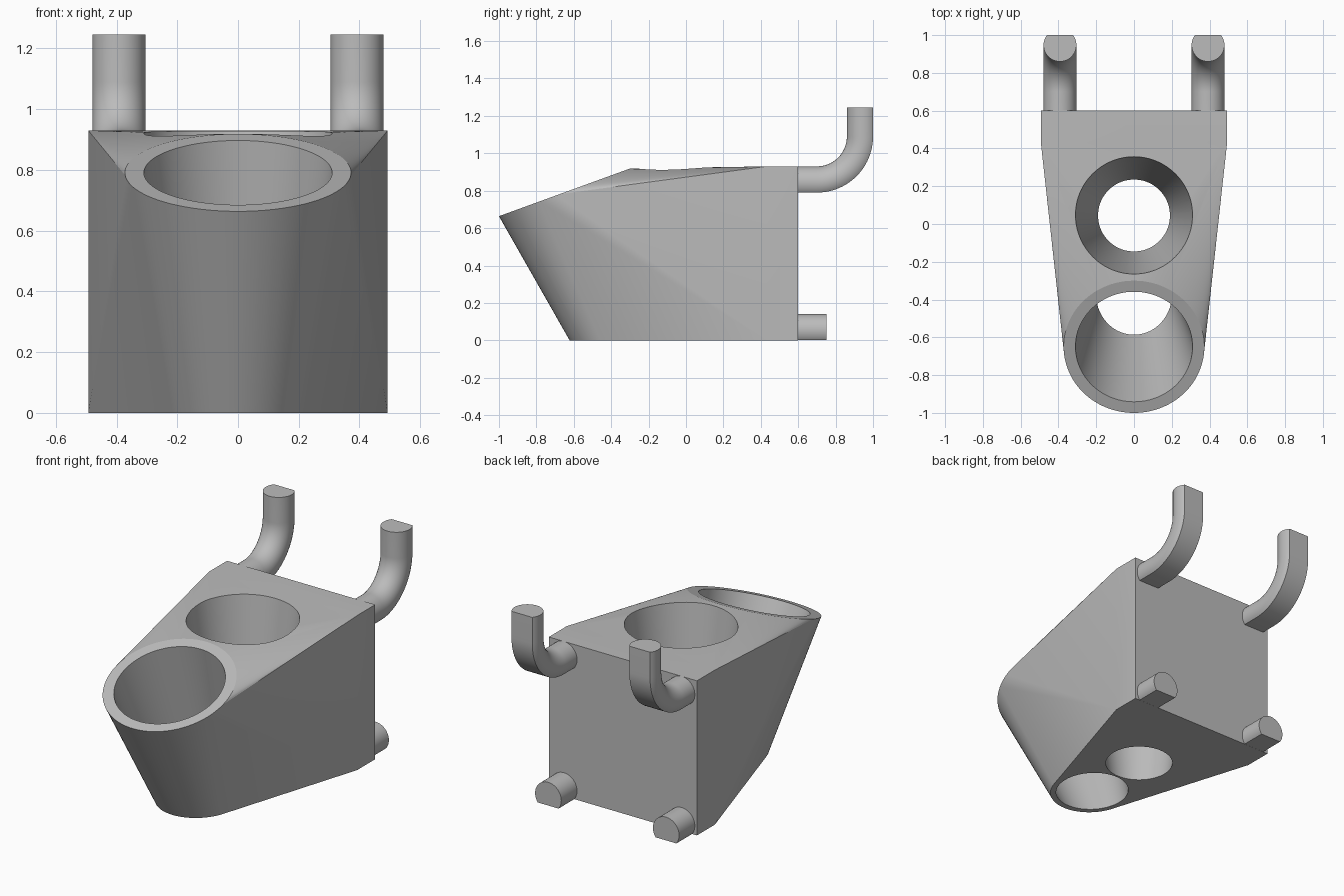
import bpy, bmesh
from math import sin, cos, pi, radians
from mathutils import Vector, Matrix

cube = bpy.data.objects.get("Cube")
if cube:
    bpy.data.objects.remove(cube, do_unlink=True)

grey = bpy.data.materials.new("plain grey")
grey.use_nodes = True
COLOUR = (0.5, 0.5, 0.5, 1)
grey.diffuse_color = COLOUR
grey.node_tree.nodes["Principled BSDF"].inputs["Base Color"].default_value = COLOUR

SEGMENTS = 96
TILT = radians(20)
CUP_TOP = Vector((0, -0.65, 0.791))      # centre of the tilted rim
BACK_Y = 0.6


def make_object(name, bm):
    bmesh.ops.recalc_face_normals(bm, faces=bm.faces)
    mesh = bpy.data.meshes.new(name)
    bm.to_mesh(mesh)
    bm.free()
    mesh.materials.append(grey)
    obj = bpy.data.objects.new(name, mesh)
    bpy.context.collection.objects.link(obj)
    return obj


def smooth(obj, angle):
    bpy.ops.object.select_all(action='DESELECT')
    obj.select_set(True)
    bpy.context.view_layer.objects.active = obj
    bpy.ops.object.shade_smooth_by_angle(angle=radians(angle))


def cone_point(angle, depth, radius, taper):
    """Point on the tilted cup cone, depth measured down its axis."""
    r = radius - taper * depth
    local = Vector((r * cos(angle), r * sin(angle), -depth))
    return CUP_TOP + Matrix.Rotation(TILT, 3, 'X') @ local


# Body: hull around a back slab and a tapered, tilted cup cut off at the floor
bm = bmesh.new()
for x in (-0.493, 0.493):
    for y in (0.43, BACK_Y):
        for z in (0, 0.93):
            bm.verts.new((x, y, z))
for i in range(SEGMENTS):
    a = 2 * pi * i / SEGMENTS
    top = cone_point(a, 0, 0.3725, 0.17)
    low = cone_point(a, 1, 0.3725, 0.17)
    bm.verts.new(top)
    bm.verts.new(top.lerp(low, top.z / (top.z - low.z)))
hull = bmesh.ops.convex_hull(bm, input=bm.verts)
loose = {g for g in hull["geom_interior"] + hull["geom_unused"]
         if isinstance(g, bmesh.types.BMVert)}
bmesh.ops.delete(bm, geom=list(loose), context='VERTS')
bmesh.ops.dissolve_limit(bm, angle_limit=radians(0.1), verts=bm.verts, edges=bm.edges)
body = make_object("holder_body", bm)


def cut_hole(name, centre, tilt, radius, taper, above, below):
    """Cut a tapered round hole; radius is given at the centre point."""
    bm = bmesh.new()
    place = (Matrix.Translation(centre) @ Matrix.Rotation(tilt, 4, 'X')
             @ Matrix.Translation((0, 0, (above - below) / 2)))
    bmesh.ops.create_cone(bm, cap_ends=True, segments=SEGMENTS,
                          radius1=radius - taper * below,
                          radius2=radius + taper * above,
                          depth=above + below, matrix=place)
    cutter = make_object(name, bm)
    cutter.hide_render = True
    mod = body.modifiers.new(name, 'BOOLEAN')
    mod.operation = 'DIFFERENCE'
    mod.solver = 'EXACT'
    mod.object = cutter
    bpy.context.view_layer.objects.active = body
    bpy.ops.object.modifier_apply(modifier=name)
    bpy.data.objects.remove(cutter, do_unlink=True)


cut_hole("tilted_hole", CUP_TOP, TILT, 0.31, 0.13, 0.1, 1.1)
cut_hole("upright_hole", Vector((0, 0.045, 0.92)), 0, 0.31, 0.13, 0.1, 1.1)
smooth(body, 15)

# Peg cross-section: a circle with its outer side cut flat
PEG_R, FLAT = 0.087, 0.053


def make_peg(name, x, path):
    """Sweep the peg section along (y, z, heading) stations."""
    start = -pi / 2 + math_acos_flat
    sweep = 2 * pi - 2 * math_acos_flat
    bm = bmesh.new()
    rings = []
    for y, z, h in path:
        ring = []
        for i in range(41):
            a = start + sweep * i / 40
            u, v = PEG_R * cos(a), PEG_R * sin(a)
            ring.append(bm.verts.new((x + u, y - v * sin(h), z + v * cos(h))))
        rings.append(ring)
    for r0, r1 in zip(rings, rings[1:]):
        for i in range(41):
            j = (i + 1) % 41
            bm.faces.new((r0[i], r0[j], r1[j], r1[i]))
    bm.faces.new(rings[0])
    bm.faces.new(rings[-1])
    smooth(make_object(name, bm), 30)


# Half-angle of the flat, from its distance to the centre
math_acos_flat = Vector((0, 1)).angle(Vector(((PEG_R**2 - FLAT**2) ** 0.5, FLAT)))

BEND_Y, BEND_R, HOOK_Z = 0.70, 0.247, 0.843
hook = [(BACK_Y - 0.02, HOOK_Z, 0)]
for i in range(25):
    h = pi / 2 * i / 24
    hook.append((BEND_Y + BEND_R * sin(h), HOOK_Z + BEND_R * (1 - cos(h)), h))
hook.append((BEND_Y + BEND_R, 1.246, pi / 2))
stub = [(BACK_Y - 0.02, 0.0535, 0), (0.75, 0.0535, 0)]

for side, x in (("left", 0.392), ("right", -0.392)):
    make_peg(side + "_upper_hook", x, hook)
    make_peg(side + "_lower_peg", x, stub)
